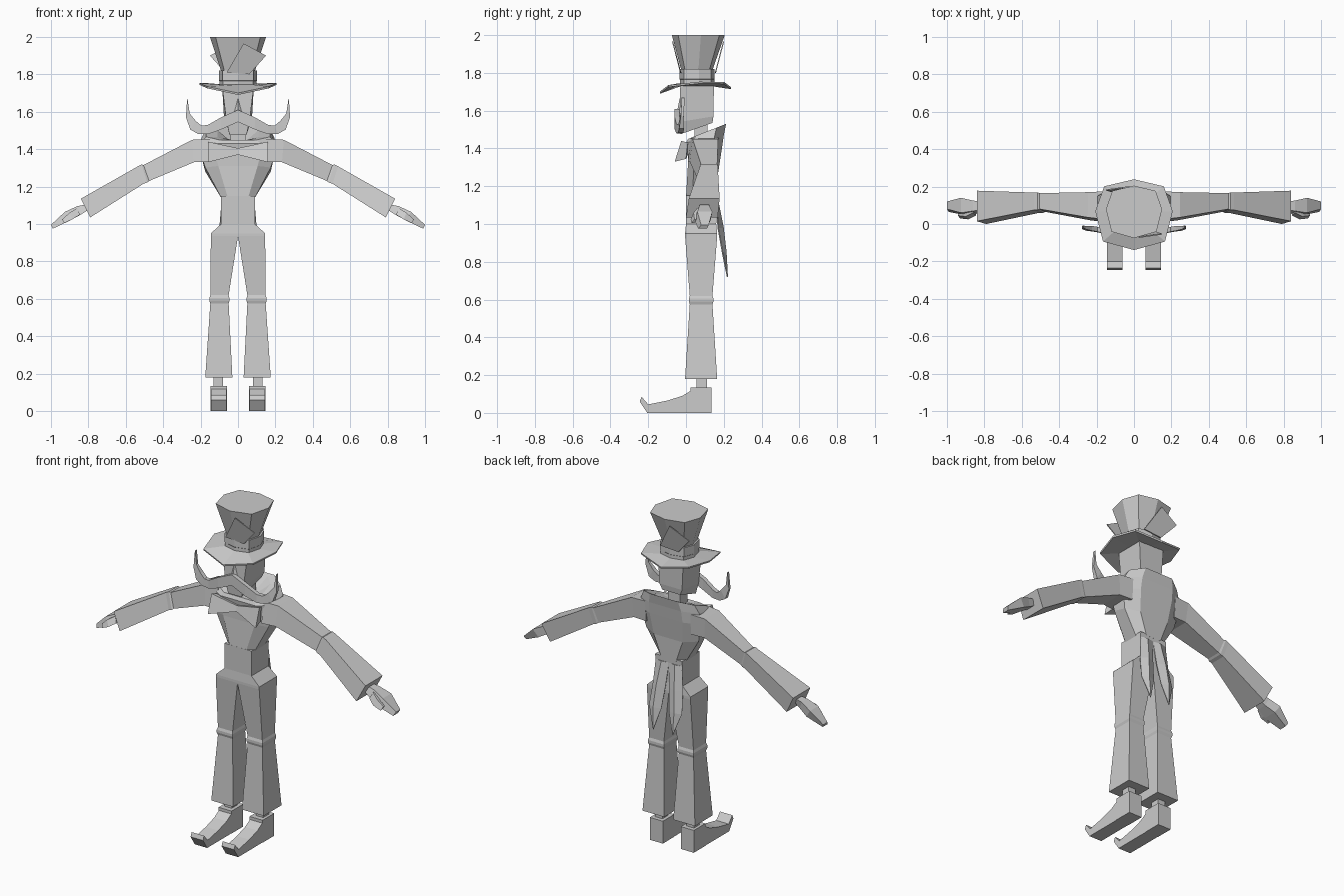
import bpy, bmesh
from mathutils import Vector

grey = bpy.data.materials.new("plain grey")
grey.diffuse_color = (0.6, 0.6, 0.6, 1)


def make(name, verts, faces):
    me = bpy.data.meshes.new(name)
    me.from_pydata([tuple(v) for v in verts], [], faces)
    bm = bmesh.new()
    bm.from_mesh(me)
    bmesh.ops.recalc_face_normals(bm, faces=bm.faces)
    bm.to_mesh(me)
    bm.free()
    me.materials.append(grey)
    ob = bpy.data.objects.new(name, me)
    bpy.context.collection.objects.link(ob)
    return ob


def loft(name, rings, caps=True):
    n = len(rings[0])
    faces = []
    for r in range(len(rings) - 1):
        for i in range(n):
            j = (i + 1) % n
            faces.append((r * n + i, r * n + j, (r + 1) * n + j, (r + 1) * n + i))
    if caps:
        faces += [tuple(range(n)), tuple(range((len(rings) - 1) * n, len(rings) * n))]
    return make(name, [v for ring in rings for v in ring], faces)


def box_ring(x0, x1, y0, y1, z):
    return [(x0, y0, z), (x1, y0, z), (x1, y1, z), (x0, y1, z)]


def mirror(ob):
    mod = ob.modifiers.new("mirror", 'MIRROR')
    mod.use_clip = False
    mod.use_mirror_merge = False
    return ob


def octagon(w, front, back, z, edge=0, mid=0):
    # eight-sided ring; edge and mid raise the sides and the front-back line
    c, d = (front + back) / 2, (back - front) / 2
    pts = [(0, -1), (.8, -.76), (1, 0.1), (.77, .8), (0, 1), (-.77, .8), (-1, 0.1), (-.8, -.76)]
    return [(x * w, c + y * d, z + edge * abs(x) + mid * y) for x, y in pts]


def torso_ring(w, front, back, zf, zb):
    # front and back heights differ, so that the top slopes
    half = [(0, 0), (.6, 0), (1, .2), (1, .75), (.55, 1), (0, 1)]
    pts = half + [(-x, y) for x, y in half[-2:0:-1]]
    return [(x * w, front + y * (back - front), zf + y * (zb - zf)) for x, y in pts]


# Trousers, ankles and shoes
mirror(loft("trouser_leg", [
    box_ring(.03, .175, -.005, .165, .18), box_ring(.05, .148, .02, .14, .575),
    box_ring(.046, .153, .015, .145, .59), box_ring(.046, .153, .015, .145, .605),
    box_ring(.05, .148, .02, .14, .62), box_ring(.0, .145, -.005, .165, .935)]))
loft("hips", [box_ring(-.145, .145, -.005, .165, .935),
              box_ring(-.145, .145, -.005, .165, .95),
              box_ring(-.09, .09, 0, .16, 1.0)])
mirror(loft("ankle", [box_ring(.08, .13, .055, .11, .1), box_ring(.08, .13, .055, .11, .2)]))
mirror(loft("shoe_heel", [box_ring(.06, .147, .025, .135, 0), box_ring(.06, .147, .025, .135, .135)]))
toe = [(.03, 0), (.03, .12), (-.02, .09), (-.1, .065), (-.2, .045), (-.235, .085), (-.245, .06), (-.205, 0)]
mirror(loft("shoe_toe", [[(x, y, z) for y, z in toe] for x in (.062, .145)]))

# Coat body with its raised, sloping collar
loft("coat_body", [
    box_ring(-.09, .09, 0, .16, 1.0), box_ring(-.09, .09, 0, .165, 1.15)])
loft("coat_chest", [
    torso_ring(.09, 0, .165, 1.14, 1.14), torso_ring(.175, .01, .17, 1.31, 1.27),
    torso_ring(.2, .01, .19, 1.37, 1.40), torso_ring(.195, .0, .2, 1.43, 1.47),
    torso_ring(.17, .01, .212, 1.45, 1.53), torso_ring(.11, .03, .195, 1.45, 1.52),
    torso_ring(.05, .05, .12, 1.45, 1.45)])

# Coat tails: two folded, pointed leaves
tail = [(.0, .163, 1.12), (.045, .172, 1.12), (.088, .163, 1.12),
        (.012, .178, .98), (.06, .2, .98), (.1, .172, .98),
        (.025, .2, .85), (.07, .215, .85), (.11, .195, .85), (.065, .222, .72)]
tail_ob = make("coat_tail", tail, [(0, 1, 4, 3), (1, 2, 5, 4), (3, 4, 7, 6), (4, 5, 8, 7), (6, 7, 9), (7, 8, 9)])
tail_ob.modifiers.new("thickness", 'SOLIDIFY').thickness = .006
mirror(tail_ob)


def arm_ring(xt, zt, xb, zb, y0, y1):
    return [(xt, y0 + .015, zt), (xt, y1, zt), (xb, y1 - .01, zb), (xb, y0, zb)]


# Sleeves and hands
mirror(loft("sleeve", [
    arm_ring(.15, 1.455, .15, 1.33, .01, .175), arm_ring(.245, 1.45, .235, 1.33, .02, .17),
    arm_ring(.505, 1.315, .475, 1.23, .065, .165), arm_ring(.515, 1.318, .485, 1.222, .06, .168),
    arm_ring(.535, 1.308, .505, 1.215, .06, .168), arm_ring(.84, 1.135, .79, 1.035, 0, .178)]))
mirror(loft("palm", [
    arm_ring(.81, 1.105, .80, 1.075, .06, .12), arm_ring(.86, 1.095, .84, 1.05, .055, .125),
    arm_ring(.925, 1.065, .895, 1.02, .045, .14), arm_ring(1.0, .995, .99, .975, .065, .12)]))
mirror(loft("thumb", [
    arm_ring(.86, 1.085, .845, 1.05, .045, .075), arm_ring(.90, 1.06, .885, 1.025, .025, .06),
    arm_ring(.94, 1.025, .93, 1.005, .03, .055)]))

# Bow tie: two flared wings
mirror(loft("bow_tie", [
    [(0, -.012, 1.405), (0, .012, 1.40), (0, .012, 1.37), (0, -.015, 1.37)],
    [(.16, -.025, 1.44), (.15, .01, 1.43), (.15, .0, 1.345), (.16, -.06, 1.33)]]))

# Neck, head and nose
loft("neck", [box_ring(-.04, .04, .045, .115, 1.43), box_ring(-.04, .04, .045, .115, 1.55)])
loft("head", [
    [(-.045, -.03, 1.475), (.045, -.03, 1.475), (.06, .14, 1.535), (-.06, .14, 1.535)],
    [(-.06, -.035, 1.54), (.06, -.035, 1.54), (.075, .145, 1.57), (-.075, .145, 1.57)],
    box_ring(-.085, .085, -.03, .148, 1.74)])
make("nose", [(0, -.03, 1.68), (-.03, -.03, 1.58), (.03, -.03, 1.58), (0, -.05, 1.585)],
     [(0, 1, 3), (0, 3, 2), (1, 2, 3), (0, 2, 1)])

# Moustache: curled strip as (x, y, top height, bottom height, inner shift)
path = [(0, -.055, 1.61, 1.545, 0), (.09, -.055, 1.57, 1.505, 0), (.16, -.045, 1.53, 1.48, 0),
        (.205, -.035, 1.525, 1.482, .02), (.24, -.03, 1.55, 1.505, .03),
        (.268, -.025, 1.59, 1.57, .02), (.271, -.02, 1.67, 1.668, .002)]
rings = []
for x, y, t, b, s in path:
    d = .012 if x < .26 else .005
    rings.append([(x - s / 2, y - d / 2, t), (x - s / 2, y + d + .008, t),
                  (x + s / 2, y + d + .008, b), (x + s / 2, y - d / 2, b)])
mirror(loft("moustache", rings))

# Hat: curled brim, band, flared crown
loft("hat_brim", [
    octagon(.1, -.05, .155, 1.73), octagon(.205, -.137, .237, 1.702, .04, .012),
    octagon(.207, -.139, .239, 1.712, .04, .012), octagon(.1, -.04, .15, 1.745)])
loft("hat_band", [
    octagon(.1, -.032, .15, 1.735), octagon(.1, -.032, .15, 1.765),
    octagon(.102, -.034, .152, 1.767), octagon(.102, -.034, .152, 1.82)])
loft("hat_crown", [octagon(.09, -.025, .14, 1.815), octagon(.15, -.075, .205, 2.0)])

# Cards tucked into the band, one in front and one behind
card = [(.03, 1.965), (.15, 1.90), (.06, 1.80), (-.06, 1.81)]
for name, sign in (("front_card", 1), ("back_card", -1)):
    pts = []
    for depth in (0, .006):
        for x, z in card:
            y = -.03 - .26 * (z - 1.82) - depth
            pts.append((x * sign, .064 + (y - .064) * sign, z))
    loft(name, [pts[:4], pts[4:]])
